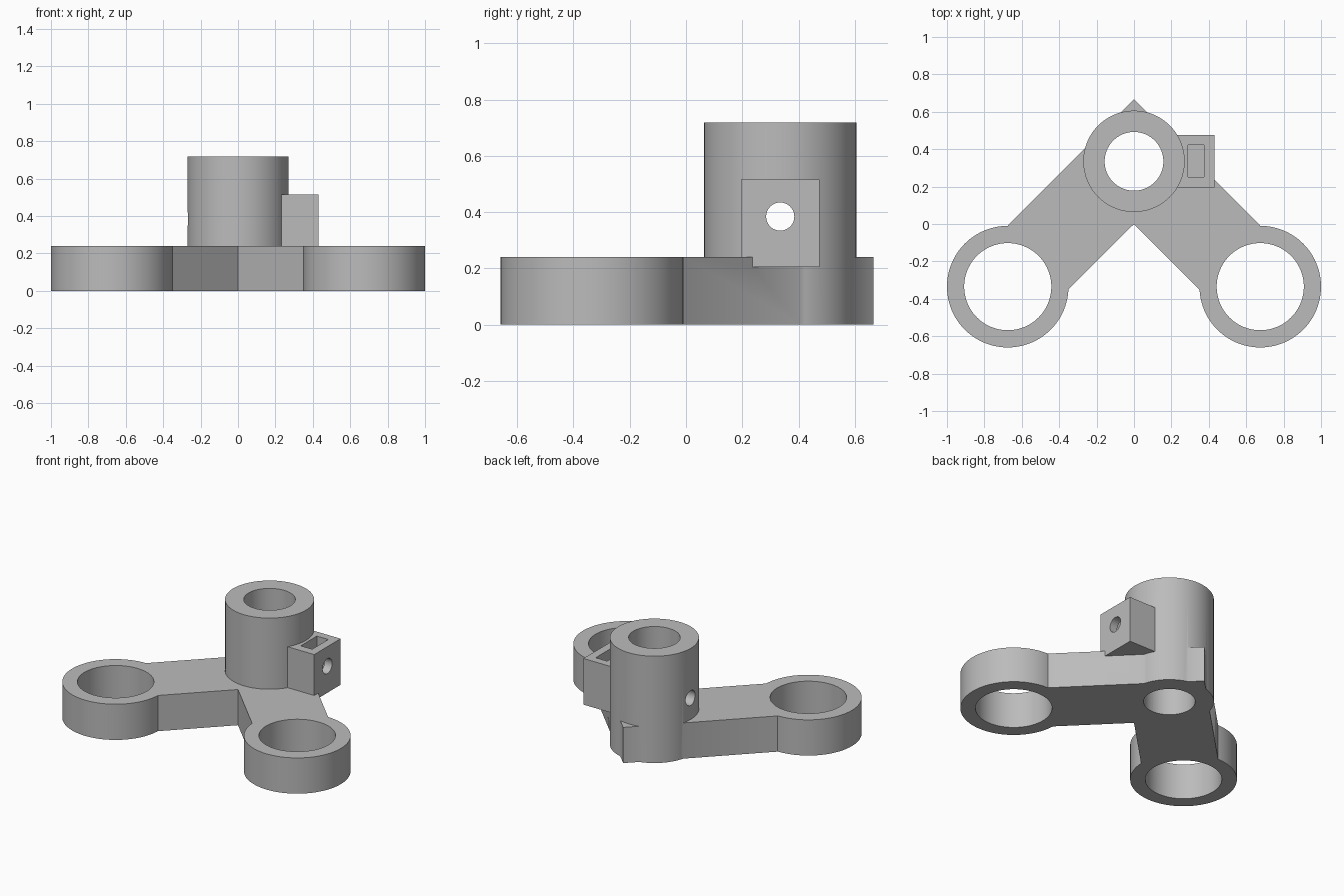
import bpy, bmesh, math
from mathutils import Vector

if "Cube" in bpy.data.objects:
    bpy.data.objects.remove(bpy.data.objects["Cube"])

grey = bpy.data.materials.new("plain grey")
grey.diffuse_color = (0.5, 0.5, 0.5, 1)
grey.use_nodes = True
grey.node_tree.nodes["Principled BSDF"].inputs["Base Color"].default_value = grey.diffuse_color


def prism(name, outline, z0, z1):
    """Solid made by extruding a flat outline upwards."""
    bm = bmesh.new()
    face = bm.faces.new([bm.verts.new((x, y, z0)) for x, y in outline])
    ext = bmesh.ops.extrude_face_region(bm, geom=[face])
    verts = [v for v in ext["geom"] if isinstance(v, bmesh.types.BMVert)]
    bmesh.ops.translate(bm, verts=verts, vec=(0, 0, z1 - z0))
    bmesh.ops.recalc_face_normals(bm, faces=bm.faces)
    mesh = bpy.data.meshes.new(name)
    bm.to_mesh(mesh)
    bm.free()
    ob = bpy.data.objects.new(name, mesh)
    bpy.context.collection.objects.link(ob)
    mesh.materials.append(grey)
    return ob


def cylinder(name, x, y, r, z0, z1, n=96):
    ring = [(x + r * math.cos(math.tau * i / n), y + r * math.sin(math.tau * i / n))
            for i in range(n)]
    return prism(name, ring, z0, z1)


def box(name, x0, x1, y0, y1, z0, z1):
    return prism(name, [(x0, y0), (x1, y0), (x1, y1), (x0, y1)], z0, z1)


def combine(target, tool, operation):
    mod = target.modifiers.new(tool.name, "BOOLEAN")
    mod.operation, mod.object, mod.solver = operation, tool, "EXACT"
    bpy.context.view_layer.objects.active = target
    bpy.ops.object.modifier_apply(modifier=mod.name)
    bpy.data.objects.remove(tool)


PLATE_H, BOSS_H, BOSS_Y = 0.24, 0.718, 0.335
RING_X, RING_Y = 0.675, -0.335

# V-shaped plate joining the two rings at a pointed apex
bracket = prism("bracket", [(0, 0), (0.35, -0.35), (0.675, -0.008), (0, 0.667),
                            (-0.675, -0.008), (-0.35, -0.35)], 0, PLATE_H)

# End rings, tall boss and clamp block
for side in (-1, 1):
    combine(bracket, cylinder("end_ring", side * RING_X, RING_Y, 0.325, 0, PLATE_H), "UNION")
combine(bracket, cylinder("boss", 0, BOSS_Y, 0.271, 0, BOSS_H), "UNION")
combine(bracket, box("clamp_block", 0.2, 0.43, 0.195, 0.475, 0.205, 0.515), "UNION")

# Bores through the rings and boss
for side in (-1, 1):
    combine(bracket, cylinder("ring_bore", side * RING_X, RING_Y, 0.233, -0.1, 0.4), "DIFFERENCE")
combine(bracket, cylinder("boss_bore", 0, BOSS_Y, 0.157, -0.1, 0.9), "DIFFERENCE")

# Nut slot in the clamp block, and the cross hole for its screw
combine(bracket, box("nut_slot", 0.29, 0.375, 0.252, 0.423, 0.3, 0.6), "DIFFERENCE")
hole = cylinder("screw_hole", 0, 0, 0.05, -0.6, 0.6, 48)
hole.rotation_euler = (0, math.pi / 2, 0)
hole.location = Vector((0, BOSS_Y, 0.384))
bpy.context.view_layer.update()
combine(bracket, hole, "DIFFERENCE")

bpy.ops.object.select_all(action="DESELECT")
bracket.select_set(True)
bpy.context.view_layer.objects.active = bracket
bpy.ops.object.shade_smooth_by_angle(angle=math.radians(30))
